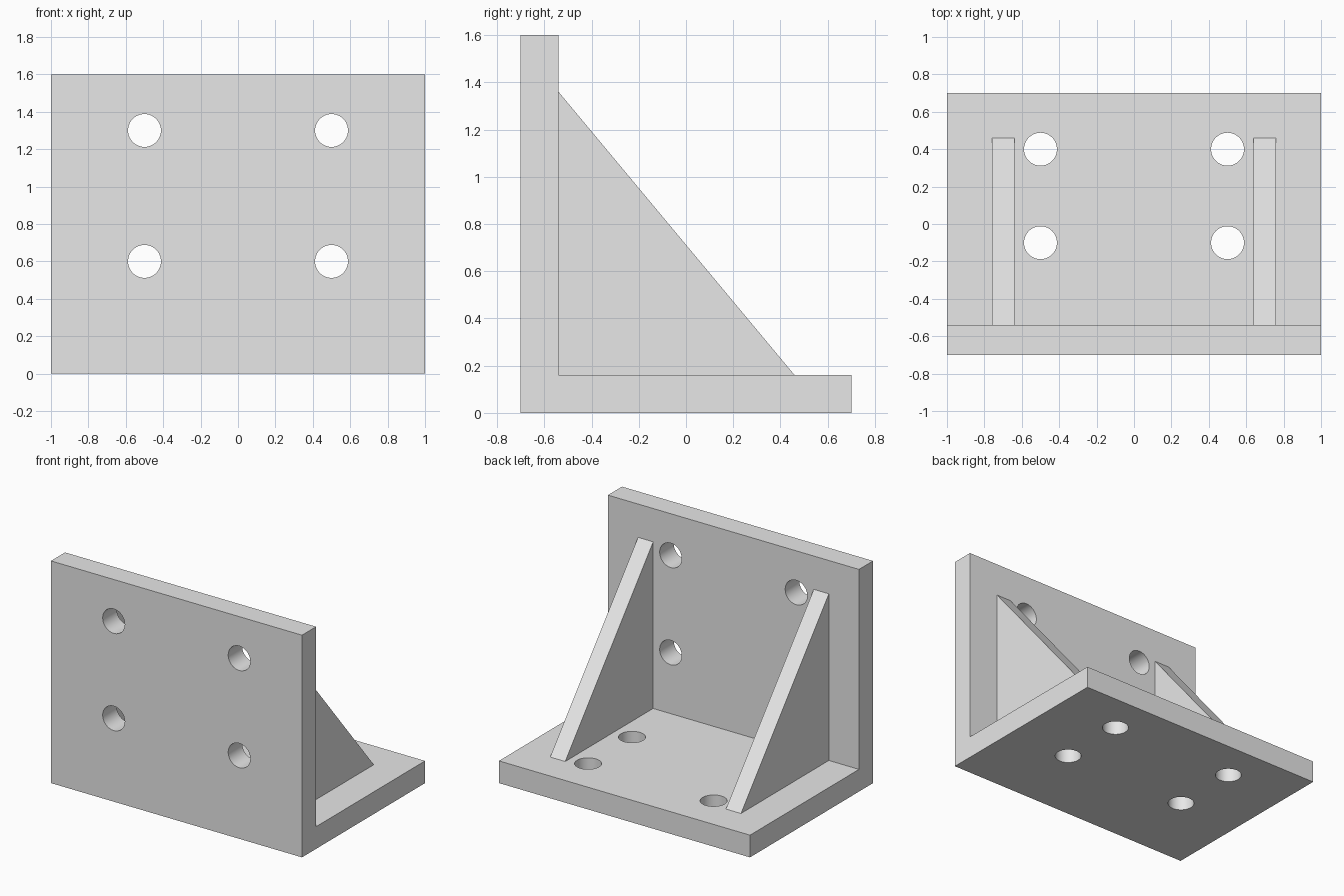
import bpy
import bmesh
import math
from mathutils import Matrix

cube = bpy.data.objects.get("Cube")
if cube:
    bpy.data.objects.remove(cube, do_unlink=True)

WIDTH, DEPTH, HEIGHT = 2.0, 1.4, 1.6
THICK = 0.16
RIB_X, RIB_THICK = 0.70, 0.12
HOLE_RADIUS, HOLE_X = 0.088, 0.5

grey = bpy.data.materials.new("plain_grey")
grey.use_nodes = True
grey.diffuse_color = (0.8, 0.8, 0.8, 1)
grey.node_tree.nodes["Principled BSDF"].inputs["Base Color"].default_value = grey.diffuse_color


def finish(name, bm):
    """Turn a bmesh into a named grey object."""
    bmesh.ops.recalc_face_normals(bm, faces=bm.faces[:])
    mesh = bpy.data.meshes.new(name)
    bm.to_mesh(mesh)
    bm.free()
    mesh.materials.append(grey)
    obj = bpy.data.objects.new(name, mesh)
    bpy.context.collection.objects.link(obj)
    return obj


def extrude_profile(name, points, x_centre, width):
    """Extrude a side (y, z) profile along x."""
    bm = bmesh.new()
    face = bm.faces.new([bm.verts.new((x_centre - width / 2, y, z)) for y, z in points])
    result = bmesh.ops.extrude_face_region(bm, geom=[face])
    verts = [v for v in result["geom"] if isinstance(v, bmesh.types.BMVert)]
    bmesh.ops.translate(bm, verts=verts, vec=(width, 0, 0))
    return finish(name, bm)


# L-shaped body: upright plate at the front and base plate
front, back = -DEPTH / 2, DEPTH / 2
inner = front + THICK
body = extrude_profile("angle_plate", [
    (front, 0), (back, 0), (back, THICK), (inner, THICK),
    (inner, HEIGHT), (front, HEIGHT)], 0, WIDTH)

# Bolt hole cutters: four through the upright, four through the base
bm = bmesh.new()
upright_turn = Matrix.Rotation(math.pi / 2, 4, "X")
for x in (-HOLE_X, HOLE_X):
    places = [Matrix.Translation((x, front + THICK / 2, z)) @ upright_turn for z in (0.6, 1.3)]
    places += [Matrix.Translation((x, y, THICK / 2)) for y in (-0.1, 0.4)]
    for place in places:
        bmesh.ops.create_cone(bm, cap_ends=True, segments=64, radius1=HOLE_RADIUS,
                              radius2=HOLE_RADIUS, depth=THICK * 1.5, matrix=place)
cutter = finish("hole_cutters", bm)
cutter.hide_render = True

cut = body.modifiers.new("bolt_holes", "BOOLEAN")
cut.operation = "DIFFERENCE"
cut.solver = "EXACT"
cut.object = cutter
bpy.ops.object.select_all(action="DESELECT")
bpy.context.view_layer.objects.active = body
body.select_set(True)
bpy.ops.object.modifier_apply(modifier=cut.name)
bpy.data.objects.remove(cutter, do_unlink=True)
bpy.ops.object.shade_smooth_by_angle(angle=math.radians(30))

# Triangular stiffening ribs
for side, sign in (("left", 1), ("right", -1)):
    extrude_profile(side + "_rib", [(inner, THICK), (0.46, THICK), (inner, 1.36)],
                    sign * RIB_X, RIB_THICK)
